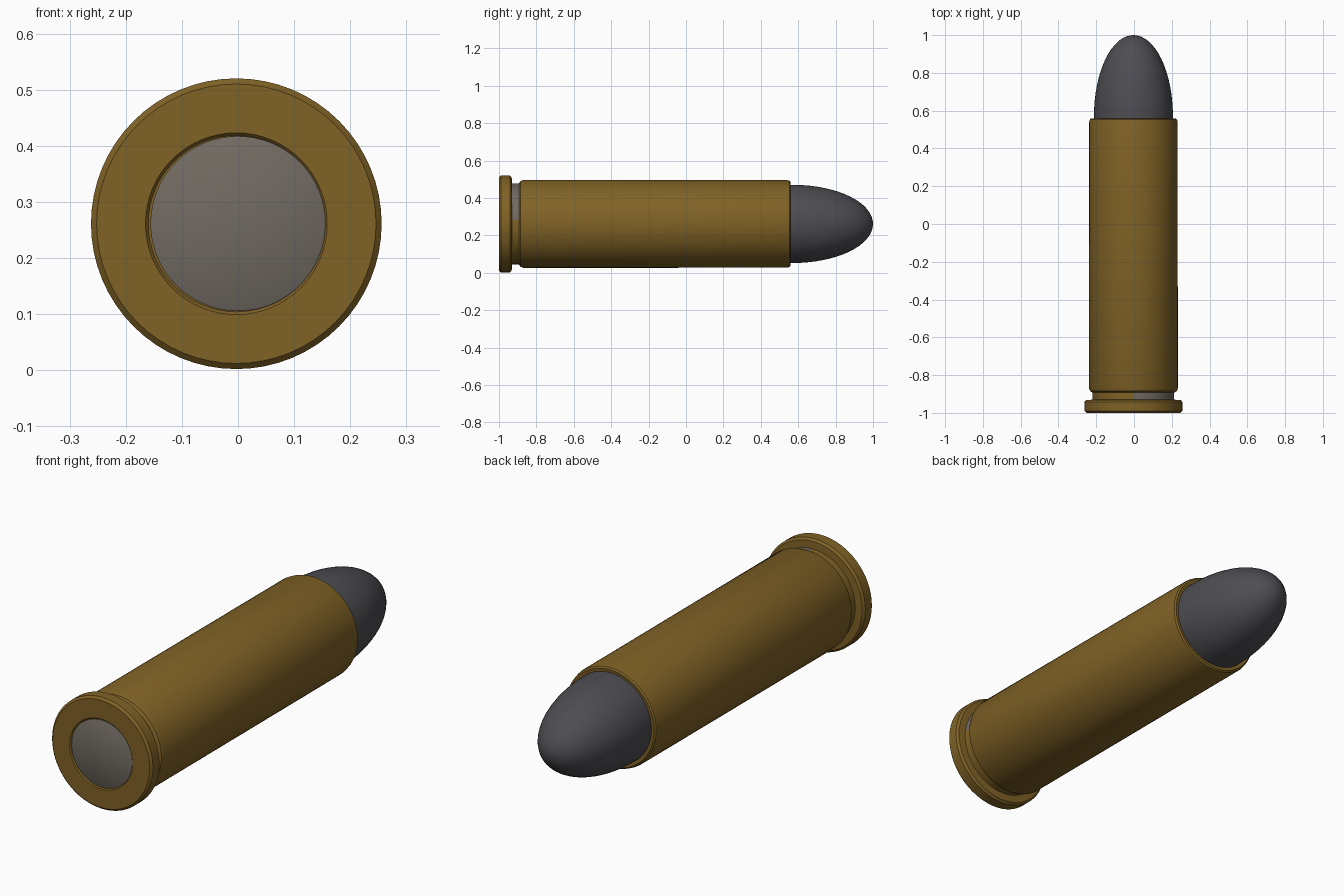
import bpy, bmesh, math

if "Cube" in bpy.data.objects:
    bpy.data.objects.remove(bpy.data.objects["Cube"])

AXIS_Z = 0.261
SEG = 64


def material(name, rgb):
    m = bpy.data.materials.new(name)
    m.diffuse_color = (*rgb, 1)
    m.use_nodes = True
    m.node_tree.nodes["Principled BSDF"].inputs["Base Color"].default_value = m.diffuse_color
    return m


brass = material("brass", (0.215, 0.122, 0.019))
lead = material("dark_lead", (0.075, 0.075, 0.085))
steel = material("grey_steel", (0.165, 0.145, 0.122))


def lathe(name, profile, mats, x=0.0):
    """Spin (y, radius) points around the long axis; radius 0 closes to a pole."""
    bm = bmesh.new()
    rings = []
    for y, r in profile:
        if r == 0:
            rings.append([bm.verts.new((0, y, 0))] * SEG)
        else:
            rings.append([bm.verts.new((r * math.cos(2 * math.pi * i / SEG), y,
                                        r * math.sin(2 * math.pi * i / SEG)))
                          for i in range(SEG)])
    for a, b in zip(rings, rings[1:]):
        for i in range(SEG):
            j = (i + 1) % SEG
            quad = [a[i], b[i], b[j], a[j]]
            bm.faces.new(list(dict.fromkeys(quad)))
    bmesh.ops.recalc_face_normals(bm, faces=bm.faces)
    mesh = bpy.data.meshes.new(name)
    bm.to_mesh(mesh)
    bm.free()
    for m in mats:
        mesh.materials.append(m)
    ob = bpy.data.objects.new(name, mesh)
    ob.location = (x, 0, AXIS_Z)
    bpy.context.collection.objects.link(ob)
    bpy.ops.object.select_all(action='DESELECT')
    ob.select_set(True)
    bpy.context.view_layer.objects.active = ob
    bpy.ops.object.shade_smooth_by_angle(angle=math.radians(35))
    return ob


# Casing: rimmed base, extractor groove, straight wall, rolled mouth
casing = lathe("casing", [
    (-0.994, 0), (-0.994, 0.157), (-1.0, 0.162),
    (-1.0, 0.249), (-0.990, 0.259), (-0.942, 0.259), (-0.932, 0.250),
    (-0.930, 0.216), (-0.893, 0.216), (-0.885, 0.229), (-0.870, 0.235),
    (0.540, 0.234), (0.553, 0.231), (0.559, 0.224), (0.556, 0.205),
    (0.550, 0)], [brass, steel], -0.003)

# Bare metal patch in one quarter of the groove
for f in casing.data.polygons:
    c = f.center
    if -0.93 < c.y < -0.893 and c.x > 0 and c.z > 0.03 and math.hypot(c.x, c.z) < 0.22:
        f.material_index = 1

# Primer disc set in the base
lathe("primer", [(-0.990, 0), (-0.990, 0.156), (-0.998, 0.156),
                 (-1.0, 0.153), (-1.0, 0)], [steel])

# Rounded bullet nose: elliptical ogive
nose = [(0.54, 0), (0.54, 0.209)]
for k in range(17):
    t = math.pi / 2 * k / 16
    nose.append((0.57 + 0.43 * math.sin(t), 0.209 * math.cos(t) if k < 16 else 0))
lathe("bullet", nose, [lead], -0.003)
